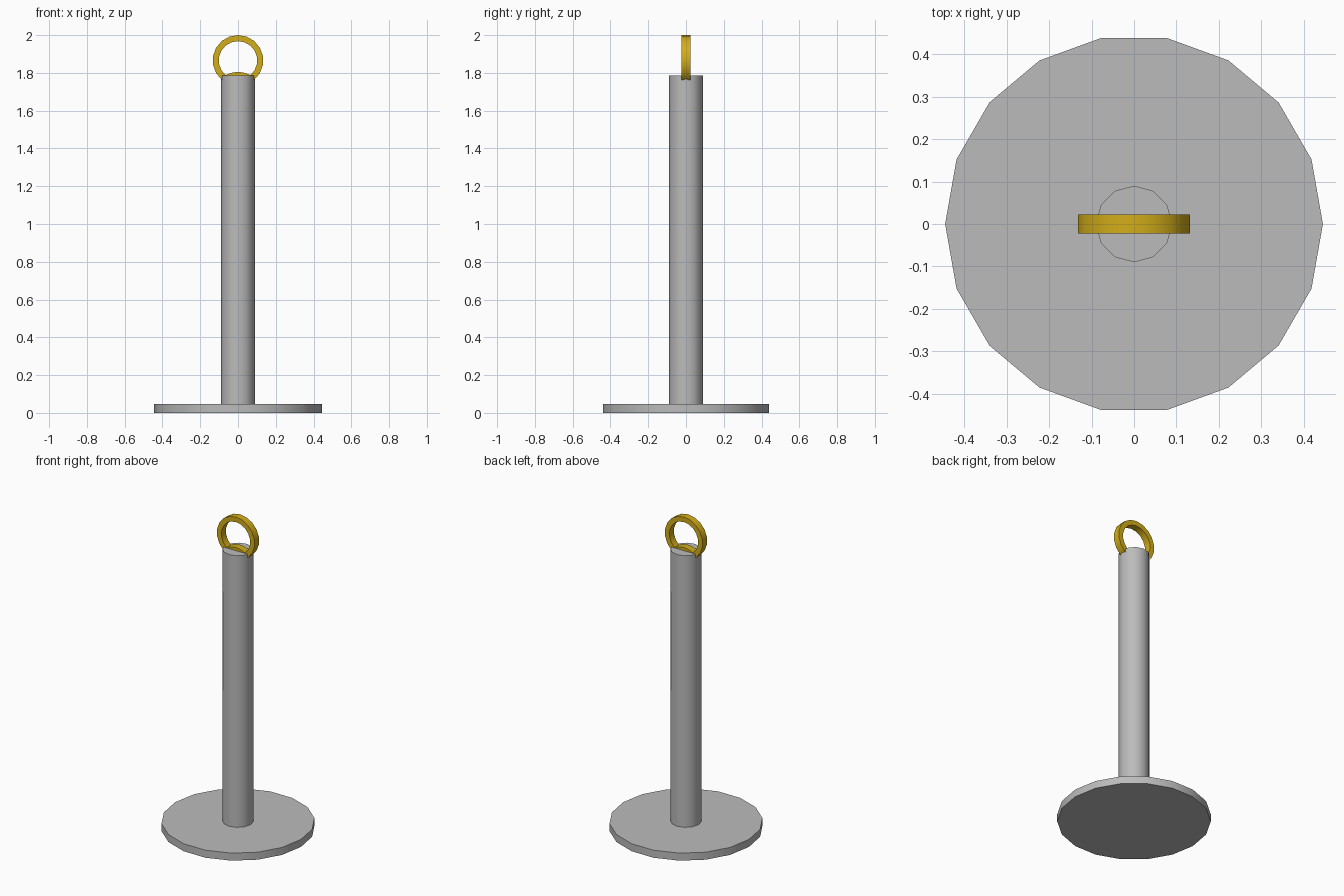
import bpy, bmesh, math
from mathutils import Matrix

cube = bpy.data.objects.get("Cube")
if cube:
    bpy.data.objects.remove(cube)


def material(name, rgb):
    m = bpy.data.materials.new(name)
    m.use_nodes = True
    m.diffuse_color = (*rgb, 1)
    m.node_tree.nodes["Principled BSDF"].inputs["Base Color"].default_value = (*rgb, 1)
    return m


GREY = material("grey metal", (0.50, 0.50, 0.50))
GOLD = material("gold metal", (0.65, 0.42, 0.01))


def finish(name, bm, mat):
    bmesh.ops.recalc_face_normals(bm, faces=bm.faces)
    mesh = bpy.data.meshes.new(name)
    bm.to_mesh(mesh)
    bm.free()
    mesh.materials.append(mat)
    obj = bpy.data.objects.new(name, mesh)
    bpy.context.collection.objects.link(obj)
    bpy.ops.object.select_all(action='DESELECT')
    obj.select_set(True)
    bpy.context.view_layer.objects.active = obj
    bpy.ops.object.shade_smooth_by_angle(angle=math.radians(35))
    return obj


def cylinder(name, radius, z0, z1, sides, mat):
    bm = bmesh.new()
    place = Matrix.Translation((0, 0, (z0 + z1) / 2)) @ Matrix.Rotation(math.pi / 2, 4, 'Z')
    bmesh.ops.create_cone(bm, cap_ends=True, segments=sides, radius1=radius,
                          radius2=radius, depth=z1 - z0, matrix=place)
    return finish(name, bm, mat)


def flat_arc(name, outer, inner, half_width, z, start, sweep, steps, mat):
    """Square-section band in the XZ plane; a full turn closes into a ring."""
    closed = sweep >= math.tau
    section = [(outer, -half_width), (outer, half_width),
               (inner, half_width), (inner, -half_width)]
    bm = bmesh.new()
    rows = []
    for i in range(steps if closed else steps + 1):
        a = start + sweep * i / steps
        rows.append([bm.verts.new((r * math.cos(a), y, z + r * math.sin(a)))
                     for r, y in section])
    for i in range(steps):
        p, q = rows[i], rows[(i + 1) % len(rows)]
        for k in range(4):
            n = (k + 1) % 4
            bm.faces.new((p[k], p[n], q[n], q[k]))
    if not closed:
        bm.faces.new(rows[0])
        bm.faces.new(rows[-1])
    return finish(name, bm, mat)


# Round foot and upright
cylinder("base_plate", 0.445, 0, 0.048, 18, GREY)
cylinder("pole", 0.09, 0.048, 1.785, 12, GREY)

# Ring standing on the pole, with the curved seat under it
flat_arc("top_ring", 0.134, 0.102, 0.0225, 1.866, math.pi / 2, math.tau, 18, GOLD)
flat_arc("ring_seat", 0.136, 0.104, 0.0225, 1.669, math.radians(55), math.radians(70), 6, GOLD)
